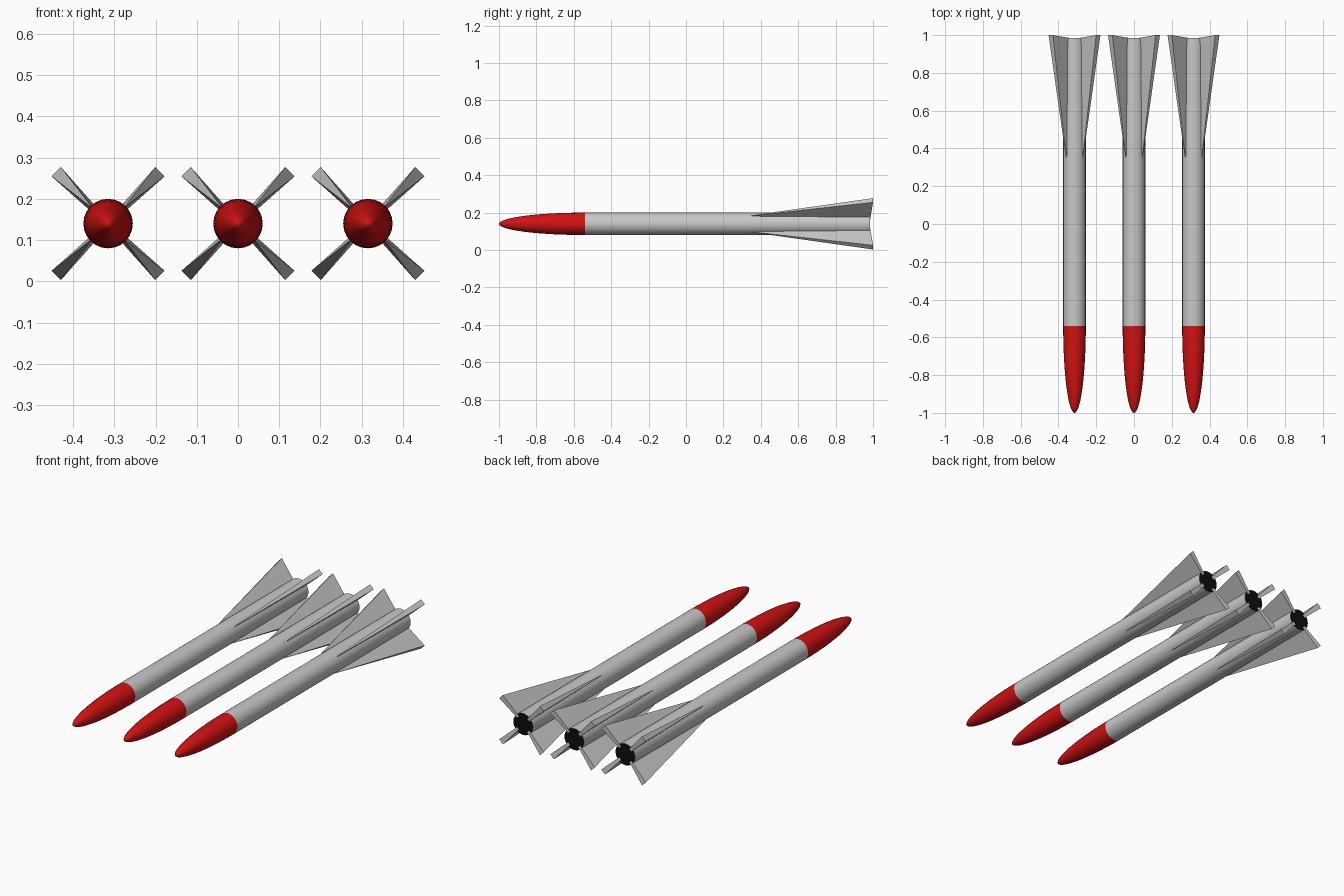
import bpy, bmesh, math
from mathutils import Vector, Matrix

if "Cube" in bpy.data.objects:
    bpy.data.objects.remove(bpy.data.objects["Cube"])

SEG = 24
R, AXIS_Z = 0.06, 0.14


def material(name, rgb):
    m = bpy.data.materials.new(name)
    m.diffuse_color = (*rgb, 1)
    m.use_nodes = True
    m.node_tree.nodes["Principled BSDF"].inputs["Base Color"].default_value = m.diffuse_color
    return m


GREY = material("light grey", (0.58, 0.58, 0.58))
RED = material("red", (0.65, 0.006, 0.006))
BLACK = material("black", (0.004, 0.004, 0.004))


def finish(bm, name, x, mat, angle=40):
    bmesh.ops.remove_doubles(bm, verts=bm.verts, dist=1e-5)
    bmesh.ops.recalc_face_normals(bm, faces=bm.faces)
    mesh = bpy.data.meshes.new(name)
    bm.to_mesh(mesh)
    bm.free()
    mesh.materials.append(mat)
    ob = bpy.data.objects.new(name, mesh)
    ob.location = (x, 0, AXIS_Z)
    bpy.context.collection.objects.link(ob)
    bpy.ops.object.select_all(action='DESELECT')
    ob.select_set(True)
    bpy.context.view_layer.objects.active = ob
    bpy.ops.object.shade_smooth_by_angle(angle=math.radians(angle))
    return ob


def lathe(name, profile, x, mat):
    # spin (radius, y) points around the y axis
    bm = bmesh.new()
    vs = [bm.verts.new((r, y, 0)) for r, y in profile]
    es = [bm.edges.new(p) for p in zip(vs, vs[1:])]
    bmesh.ops.spin(bm, geom=vs + es, cent=(0, 0, 0), axis=(0, 1, 0),
                   angle=math.tau, steps=SEG)
    return finish(bm, name, x, mat)


def fins(x):
    # four swept wedges, thickening outward and toward the tail
    bm = bmesh.new()
    for k in range(4):
        rot = Matrix.Rotation(math.radians(45 + 90 * k), 3, 'Y')
        pts = [(0.045, 0.33, 0.001), (0.059, 0.33, 0.001),
               (0.045, 0.985, 0.008), (0.178, 1.0, 0.016)]
        a, b = [[bm.verts.new(rot @ Vector((r, y, s * t))) for r, y, t in pts]
                for s in (-1, 1)]
        order = (0, 1, 3, 2)
        bm.faces.new([a[i] for i in order])
        bm.faces.new([b[i] for i in reversed(order)])
        for i, j in zip(order, order[1:] + order[:1]):
            bm.faces.new((a[i], b[i], b[j], a[j]))
    finish(bm, "tail_fins", x, GREY, 30)


# elliptical nose profile
nose = [(R * math.sin(t), -0.54 - 0.46 * math.cos(t))
        for t in (math.pi / 2 * i / 12 for i in range(13))]

for x in (-0.315, 0, 0.315):
    lathe("nose_cone", nose, x, RED)
    lathe("body_tube", [(R, -0.54), (R, 0.985)], x, GREY)
    lathe("exhaust_disc", [(0, 0.985), (R, 0.985)], x, BLACK)
    fins(x)
